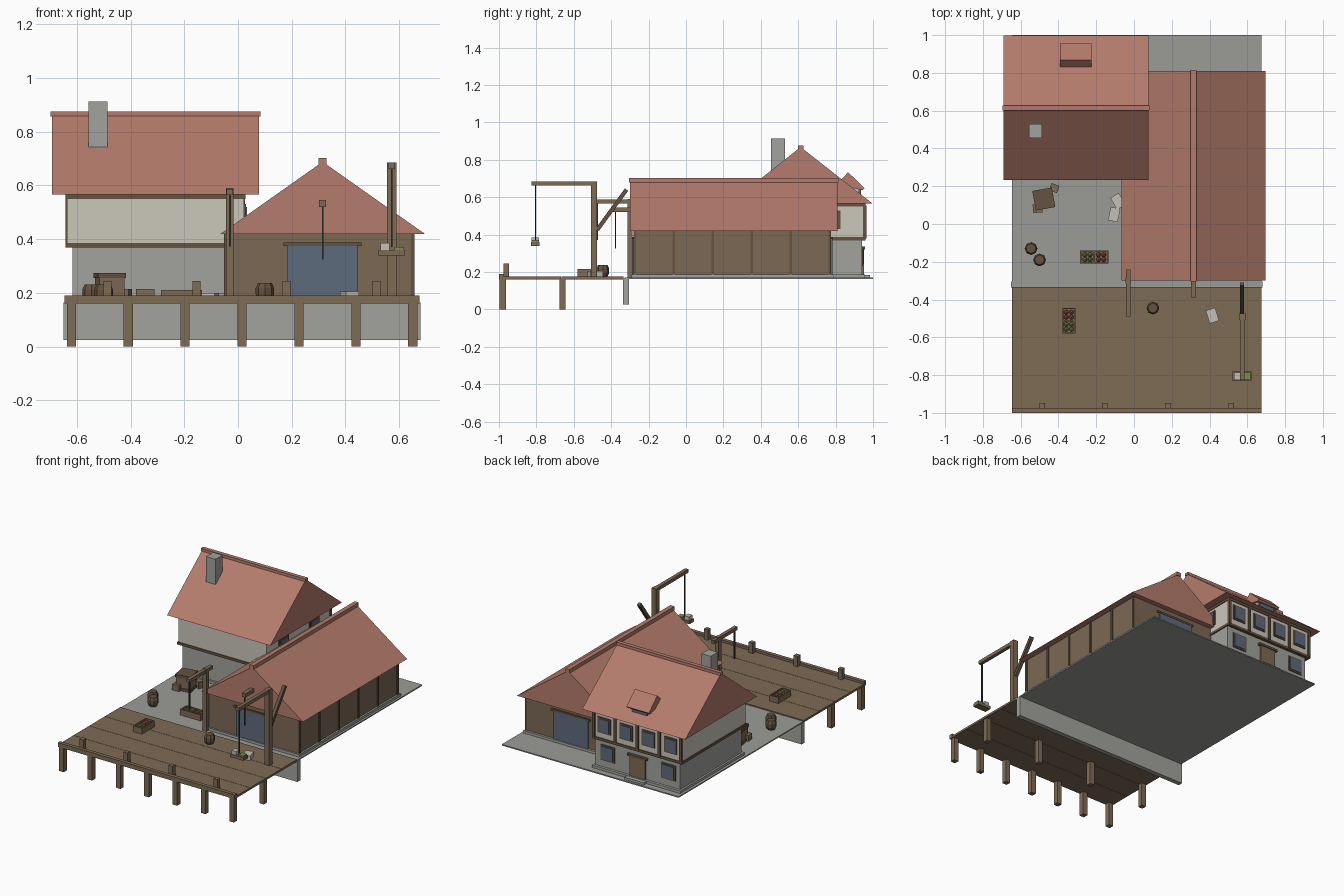
import bpy, bmesh, math
from mathutils import Vector, Matrix

if "Cube" in bpy.data.objects:
    bpy.data.objects.remove(bpy.data.objects["Cube"])

COL = dict(roof=(.46, .2, .15), wood=(.21, .145, .09), dark=(.13, .085, .05), barn=(.2, .14, .09),
           plaster=(.6, .57, .5), stone=(.36, .36, .34), pave=(.33, .33, .31), glass=(.11, .145, .2),
           green=(.2, .3, .07), red=(.45, .1, .07), sack=(.55, .53, .48), rope=(.05, .05, .055))
MAT = {}
for k, c in COL.items():
    MAT[k] = bpy.data.materials.new(k)
    MAT[k].diffuse_color = (*c, 1)


def finish(bm, name, mat):
    bmesh.ops.recalc_face_normals(bm, faces=bm.faces[:])
    me = bpy.data.meshes.new(name)
    bm.to_mesh(me)
    bm.free()
    ob = bpy.data.objects.new(name, me)
    me.materials.append(MAT[mat])
    bpy.context.collection.objects.link(ob)
    return ob


def box(name, x, y, z, mat, rot=0):
    """Box from (min, max) ranges, turned about its own vertical axis."""
    bm = bmesh.new()
    c = Vector((sum(x) / 2, sum(y) / 2, sum(z) / 2))
    m = Matrix.Translation(c) @ Matrix.Rotation(math.radians(rot), 4, 'Z') @ Matrix.Diagonal(
        (x[1] - x[0], y[1] - y[0], z[1] - z[0], 1))
    bmesh.ops.create_cube(bm, size=1, matrix=m)
    return finish(bm, name, mat)


def post(name, x, y, z, w, mat='wood'):
    return box(name, (x - w / 2, x + w / 2), (y - w / 2, y + w / 2), z, mat)


def strut(name, a, b, w, mat='wood'):
    """Square bar between two points."""
    a, b = Vector(a), Vector(b)
    bm = bmesh.new()
    m = Matrix.Translation((a + b) / 2) @ (b - a).to_track_quat('Z', 'Y').to_matrix().to_4x4()
    bmesh.ops.create_cube(bm, size=1, matrix=m @ Matrix.Diagonal((w, w, (b - a).length, 1)))
    return finish(bm, name, mat)


def prism(name, profile, lo, hi, axis, mat):
    """Solid from a profile of (side, z) points run along x or y."""
    bm = bmesh.new()
    rings = [[bm.verts.new((t, s, z) if axis == 'x' else (s, t, z)) for s, z in profile] for t in (lo, hi)]
    n = len(profile)
    for r in rings:
        bm.faces.new(r)
    for i in range(n):
        j = (i + 1) % n
        bm.faces.new((rings[0][i], rings[0][j], rings[1][j], rings[1][i]))
    return finish(bm, name, mat)


def barrel(name, x, y, z0, r=.034, h=.062):
    bm = bmesh.new()
    rings = []
    for f, s in ((0, .75), (.3, 1), (.7, 1), (1, .75)):
        rings.append([bm.verts.new((x + r * s * math.cos(i * math.pi / 4), y + r * s * math.sin(i * math.pi / 4),
                                    z0 + h * f)) for i in range(8)])
    for a, b in zip(rings, rings[1:]):
        for i in range(8):
            bm.faces.new((a[i], a[(i + 1) % 8], b[(i + 1) % 8], b[i]))
    bm.faces.new(rings[0])
    bm.faces.new(rings[-1])
    finish(bm, name, 'dark')


# Paved quay and its front retaining wall
G, D = .17, .175
box('paving', (-.645, .675), (-.33, 1), (.162, G), 'pave')
box('quay_wall', (-.65, .68), (-.337, -.305), (.025, .165), 'stone')

# Dock planks, curb, bollards and piles
for i in range(4):
    y = -1 + i * .167
    box('dock_plank', (-.645, .675), (y, y + .165), (.161, D), 'wood')
box('dock_curb', (-.645, .675), (-1, -.975), (D, .19), 'wood')
for x in (-.485, -.155, .18, .515):
    post('bollard', x, -.962, (D, .245), .03)
for i in range(7):
    post('front_pile', -.62 + i * .2117, -.98, (0, .165), .034)
    if i % 2 == 0:
        post('rear_pile', -.62 + i * .2117, -.66, (0, .165), .034)

# Warehouse
box('warehouse_plinth', (-.057, .662), (-.292, .79), (G, .187), 'stone')
box('warehouse_walls', (-.045, .65), (-.28, .775), (.18, .43), 'barn')
for y in (-.274, -.065, .143, .352, .56, .769):
    for x in (-.045, .65):
        post('wall_stud', x, y, (.185, .42), .014, 'dark')
for y, s in ((-.28, -1), (.775, 1)):
    box('warehouse_door', (.185, .445), sorted((y, y + s * .008)), (.18, .375), 'glass')
    box('door_lintel', (.17, .46), sorted((y, y + s * .01)), (.375, .388), 'dark')
prism('warehouse_roof', [(-.065, .42), (.695, .42), (.315, .688)], -.3, .81, 'y', 'roof')
box('warehouse_ridge', (.3, .33), (-.305, .815), (.678, .703), 'roof')
box('hoist_beam', (.302, .328), (-.39, -.29), (.52, .546), 'wood')
post('hoist_rope', .315, -.377, (.325, .525), .006, 'rope')

# House: stone ground floor, jettied upper floor, gabled roof
box('house_plinth', (-.628, .032), (.272, .958), (G, .187), 'stone')
box('ground_floor', (-.615, .02), (.285, .94), (.18, .375), 'stone')
box('upper_floor', (-.637, .022), (.273, .955), (.375, .57), 'plaster')
for z in ((.369, .386), (.55, .568)):
    box('floor_beam', (-.642, .027), (.268, .96), z, 'dark')
prism('house_roof', [(.232, .566), (.997, .566), (.613, .868)], -.692, .078, 'x', 'roof')
box('house_ridge', (-.697, .083), (.6, .627), (.857, .876), 'roof')
box('chimney', (-.556, -.486), (.455, .53), (.735, .913), 'stone')


def window(x, y, z, w, h):
    """Framed pane on the back wall."""
    box('window_frame', (x - w / 2 - .01, x + w / 2 + .01), (y - .005, y + .006), (z - h / 2 - .01, z + h / 2 + .01), 'dark')
    box('window_pane', (x - w / 2, x + w / 2), (y, y + .01), (z - h / 2, z + h / 2), 'glass')


# Back facade: windows, timber posts and door
for i in range(4):
    window(-.555 + i * .165, .955, .475, .075, .085)
for i in range(5):
    post('facade_post', (-.632, -.472, -.307, -.142, .017)[i], .955, (.38, .555), .018, 'dark')
for x in (-.53, -.075):
    window(x, .94, .285, .085, .085)
box('house_door', (-.36, -.245), (.93, .952), (.18, .32), 'wood')
box('house_lintel', (-.375, -.23), (.93, .958), (.32, .335), 'dark')
box('door_step', (-.375, -.23), (.94, .985), (G, .185), 'stone')
# Side windows above the warehouse roof
for y in (.45, .775):
    box('side_frame', (.02, .03), (y - .05, y + .05), (.43, .53), 'dark')
    box('side_pane', (.02, .034), (y - .038, y + .038), (.44, .52), 'glass')

# Dormer
box('dormer_body', (-.375, -.24), (.82, .925), (.6, .668), 'plaster')
box('dormer_pane', (-.365, -.25), (.92, .935), (.612, .657), 'glass')
prism('dormer_roof', [(.825, .69), (.867, .733), (.955, .648), (.945, .638), (.83, .66)], -.392, -.225, 'x', 'roof')

# Dock crane with hanging load
post('crane_post', .572, -.492, (D, .685), .034)
box('crane_arm', (.56, .584), (-.825, -.475), (.662, .685), 'wood')
strut('crane_brace', (.572, -.475, .425), (.572, -.318, .64), .022, 'dark')
post('crane_rope', .572, -.805, (.37, .665), .007, 'rope')
box('load_pallet', (.522, .622), (-.83, -.782), (.34, .36), 'wood')
box('load_sack', (.53, .563), (-.825, -.787), (.36, .385), 'sack')
box('load_box', (.582, .617), (-.825, -.787), (.36, .37), 'green')

# Small jib at the warehouse corner
post('jib_post', -.03, -.3, (G, .59), .028)
box('jib_arm', (-.042, -.018), (-.49, -.24), (.565, .587), 'wood')
post('jib_rope', -.03, -.474, (.372, .57), .007, 'rope')

# Barrels
for x, y, z in ((-.545, -.13, G), (-.5, -.19, G), (.1, -.445, D)):
    barrel('barrel', x, y, z)


def produce_crate(x, y, z, along_x, first, second):
    """Open two-bay crate holding fruit."""
    hx, hy = (.076, .034) if along_x else (.034, .068)
    box('crate_base', (x - hx, x + hx), (y - hy, y + hy), (z, z + .012), 'wood')
    for s in (-1, 1):
        box('crate_side', (x - hx, x + hx), sorted((y + s * hy, y + s * (hy - .007))), (z, z + .04), 'wood')
        box('crate_end', sorted((x + s * hx, x + s * (hx - .007))), (y - hy, y + hy), (z, z + .04), 'wood')
        fill = first if s < 0 else second
        for k in range(4):
            u, v = (k % 2 - .5) * .028, (k // 2 - .5) * .026
            px, py = x + (s * .036 if along_x else 0) + u, y + (0 if along_x else s * .032) + v
            bm = bmesh.new()
            bmesh.ops.create_icosphere(bm, subdivisions=1, radius=.014, matrix=Matrix.Translation((px, py, z + .026)))
            finish(bm, 'fruit', fill)
    d = .004
    box('crate_divider', (x - (d if along_x else hx), x + (d if along_x else hx)),
        (y - (hy if along_x else d), y + (hy if along_x else d)), (z, z + .036), 'wood')


produce_crate(-.21, -.175, G, True, 'green', 'red')
produce_crate(-.345, -.512, D, False, 'green', 'red')

# Large crate with corner battens and a leaning lid
box('cargo_crate', (-.525, -.43), (.085, .18), (G, .268), 'wood', 10)
for z in ((G, .187), (.256, .275)):
    box('crate_batten', (-.53, -.425), (.08, .185), z, 'dark', 10)
box('small_crate', (-.535, -.485), (.06, .105), (G, .21), 'wood', 5)
box('loose_box', (-.445, -.4), (.17, .21), (G, .215), 'wood', -20)

# Sacks
for x, y, z, r in ((-.085, .12, G, 30), (-.105, .05, G, -12), (.415, -.485, D, 18)):
    box('sack', (x - .026, x + .026), (y - .036, y + .036), (z, z + .03), 'sack', r)

for m in bpy.data.materials:
    if m.users and not m.is_grease_pencil:
        m.use_nodes = True
        m.node_tree.nodes["Principled BSDF"].inputs["Base Color"].default_value = m.diffuse_color
